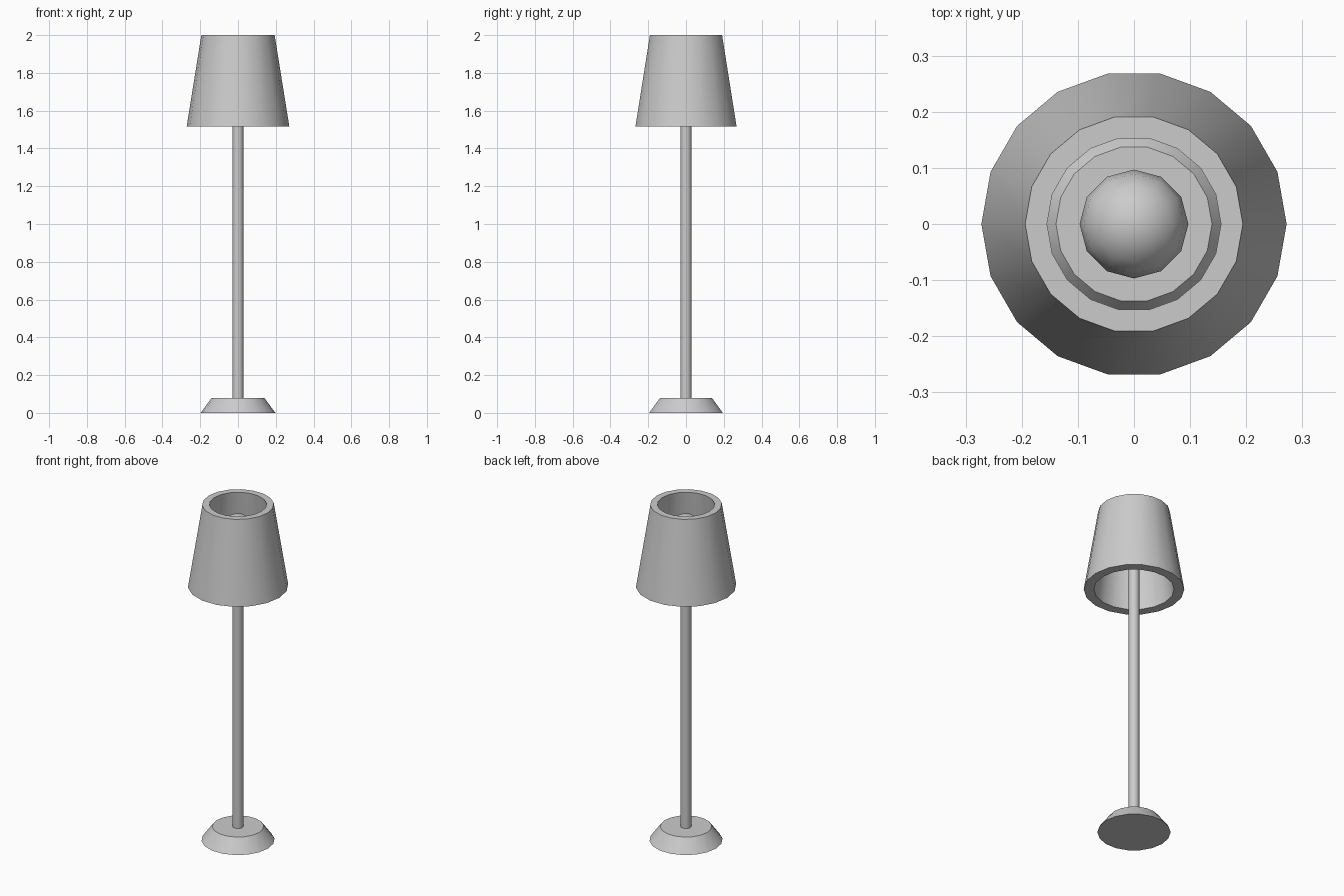
import bpy, bmesh
from math import cos, sin, pi, radians

if "Cube" in bpy.data.objects:
    bpy.data.objects.remove(bpy.data.objects["Cube"])


def lathe(name, profile, sides, closed=False, angle=35):
    """Revolve (radius, z) points around z; a closed profile makes a shell,
    an open one is capped at both ends (radius 0 makes a pole)."""
    bm = bmesh.new()
    rings = []
    for r, z in profile:
        if r == 0:
            rings.append([bm.verts.new((0, 0, z))] * sides)
        else:
            rings.append([bm.verts.new((r * cos(2 * pi * i / sides),
                                        r * sin(2 * pi * i / sides), z))
                          for i in range(sides)])
    pairs = list(zip(rings, rings[1:]))
    if closed:
        pairs.append((rings[-1], rings[0]))
    for a, b in pairs:
        for i in range(sides):
            j = (i + 1) % sides
            corners = list(dict.fromkeys((a[i], a[j], b[j], b[i])))
            bm.faces.new(corners)
    if not closed:
        for ring in (rings[0], rings[-1]):
            if len(set(ring)) > 2:
                bm.faces.new(ring)
    bmesh.ops.recalc_face_normals(bm, faces=bm.faces)
    mesh = bpy.data.meshes.new(name)
    bm.to_mesh(mesh)
    bm.free()
    obj = bpy.data.objects.new(name, mesh)
    bpy.context.collection.objects.link(obj)
    bpy.ops.object.select_all(action='DESELECT')
    obj.select_set(True)
    bpy.context.view_layer.objects.active = obj
    bpy.ops.object.shade_smooth_by_angle(angle=radians(angle))
    return obj


# Tapered foot and pole
lathe("base", [(0.198, 0), (0.139, 0.08)], 18)
lathe("pole", [(0.029, 0.08), (0.029, 1.78)], 18)

# Round bulb on top of the pole
R, CZ = 0.097, 1.84
bulb = [(0 if k in (0, 8) else R * sin(pi * k / 8), CZ - R * cos(pi * k / 8))
        for k in range(9)]
lathe("bulb", bulb, 12, angle=60)

# Thick open shade, inner wall at 0.8 of the outer radius
lathe("shade", [(0.272, 1.515), (0.194, 2.0), (0.155, 2.0), (0.217, 1.515)],
      18, closed=True)
